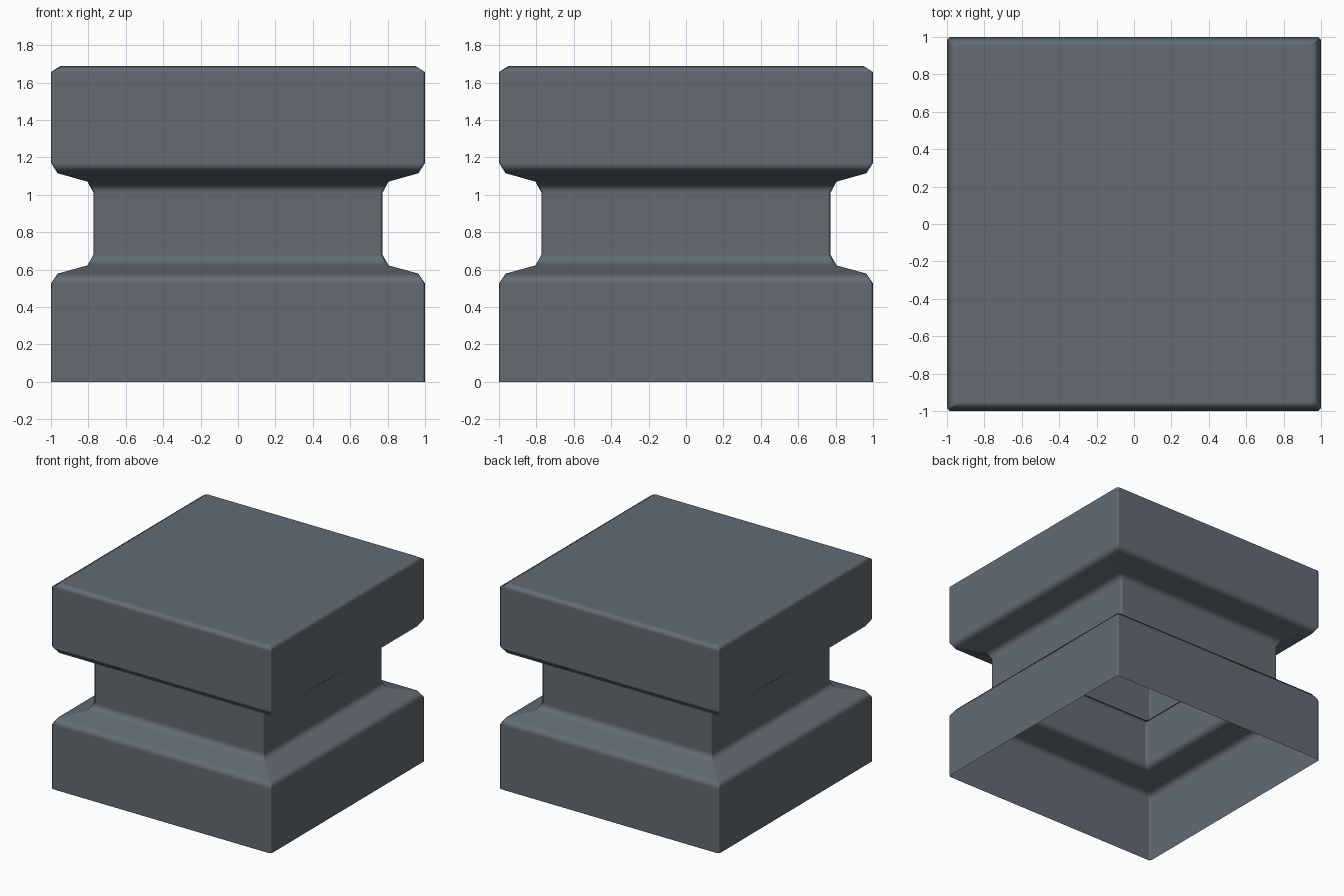
import bpy, bmesh

if "Cube" in bpy.data.objects:
    bpy.data.objects.remove(bpy.data.objects["Cube"])

# one slate grey colour
mat = bpy.data.materials.new("slate grey")
mat.diffuse_color = (0.125, 0.148, 0.17, 1)
mat.use_nodes = True
mat.node_tree.nodes["Principled BSDF"].inputs["Base Color"].default_value = mat.diffuse_color

# half-width / height profile of the square pedestal: base, neck, cap
profile = [(1, 0), (1, 0.525), (0.965, 0.578), (0.805, 0.622), (0.772, 0.68),
           (0.772, 1.01), (0.805, 1.07), (0.965, 1.115), (1, 1.17),
           (1, 1.655), (0.95, 1.688)]
C = 0.014  # corner chamfer


def ring(bm, r, z):
    a = r - C
    pts = [(r, -a), (r, a), (a, r), (-a, r), (-r, a), (-r, -a), (-a, -r), (a, -r)]
    return [bm.verts.new((x, y, z)) for x, y in pts]


# open-bottomed shell made of stacked square rings
bm = bmesh.new()
rings = [ring(bm, r, z) for r, z in profile]
for lo, hi in zip(rings, rings[1:]):
    for i in range(8):
        j = (i + 1) % 8
        bm.faces.new((lo[i], lo[j], hi[j], hi[i]))
bm.faces.new(rings[-1])  # top
for f in bm.faces:
    f.smooth = True

mesh = bpy.data.meshes.new("pedestal")
bm.to_mesh(mesh)
bm.free()
mesh.materials.append(mat)
obj = bpy.data.objects.new("pedestal", mesh)
bpy.context.collection.objects.link(obj)

# keep the large faces flat, shade the chamfers smoothly
wn = obj.modifiers.new("flat faces", 'WEIGHTED_NORMAL')
wn.weight = 100
